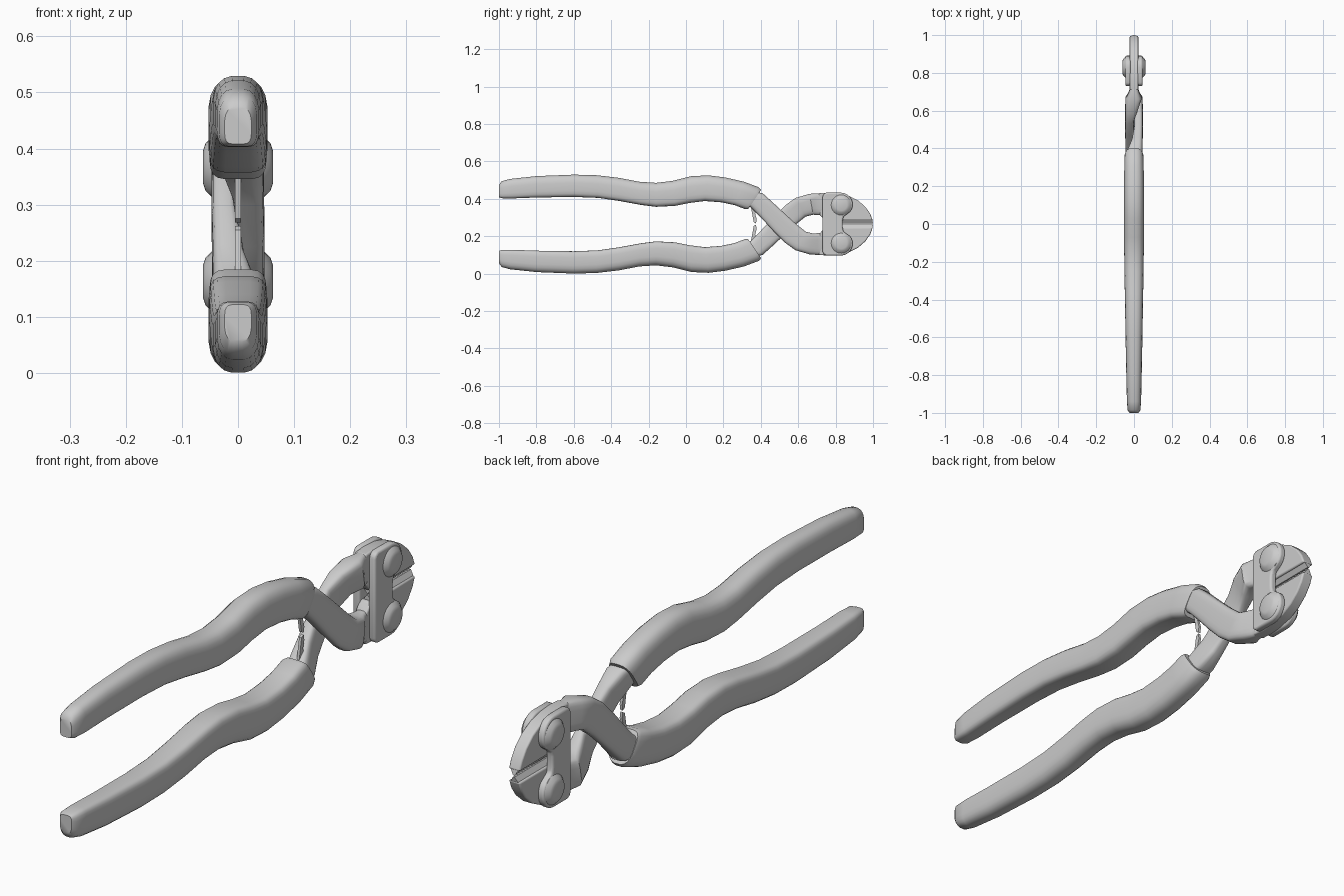
import bpy, bmesh, math
from mathutils import Vector

if "Cube" in bpy.data.objects:
    bpy.data.objects.remove(bpy.data.objects["Cube"])

MID = 0.265  # height of the tool's centre line


def finish(bm, name, bevel=0, angle=40):
    bmesh.ops.recalc_face_normals(bm, faces=bm.faces)
    me = bpy.data.meshes.new(name)
    bm.to_mesh(me)
    bm.free()
    ob = bpy.data.objects.new(name, me)
    bpy.context.collection.objects.link(ob)
    if bevel:
        m = ob.modifiers.new("bevel", 'BEVEL')
        m.width, m.segments, m.limit_method = bevel, 3, 'ANGLE'
    bpy.ops.object.select_all(action='DESELECT')
    ob.select_set(True)
    bpy.context.view_layer.objects.active = ob
    bpy.ops.object.shade_smooth_by_angle(angle=math.radians(angle))
    return ob


def half_turn_copy(ob, name):
    # the second half of the tool is the first, turned about its long axis
    c = ob.copy()
    c.name = name
    c.rotation_euler = (0, math.pi, 0)
    c.location = (0, 0, 2 * MID)
    bpy.context.collection.objects.link(c)


def loft(name, sections, n_out, n_in, sides=20, angle=40):
    # section: outer y, z, inner y, z, x min, x max; rounded by superellipse powers
    bm = bmesh.new()
    rings = []
    for yo, zo, yi, zi, x0, x1 in sections:
        ring = []
        for k in range(sides):
            t = 2 * math.pi * (k + 0.5) / sides
            c, s = math.cos(t), math.sin(t)
            n = n_out if s > 0 else n_in
            u = math.copysign(abs(c) ** (2 / n), c)
            v = math.copysign(abs(s) ** (2 / n), s)
            f = (1 + v) / 2
            ring.append(bm.verts.new(((x0 + x1) / 2 + u * (x1 - x0) / 2,
                                      yi + (yo - yi) * f, zi + (zo - zi) * f)))
        rings.append(ring)
    for a, b in zip(rings, rings[1:]):
        for k in range(sides):
            j = (k + 1) % sides
            bm.faces.new((a[k], a[j], b[j], b[k]))
    bm.faces.new(rings[0])
    bm.faces.new(rings[-1])
    return finish(bm, name, angle=angle)


def plate(name, pts, x0, x1, bevel):
    bm = bmesh.new()
    f = bm.faces.new([bm.verts.new((x0, y, z)) for y, z in pts])
    r = bmesh.ops.extrude_face_region(bm, geom=[f])
    bmesh.ops.translate(bm, vec=(x1 - x0, 0, 0),
                        verts=[v for v in r['geom'] if isinstance(v, bmesh.types.BMVert)])
    return finish(bm, name, bevel)


# Wavy padded grips
grip = [(-1.0, .475, -1.0, .408, .024), (-.985, .495, -.985, .403, .034), (-.94, .507, -.93, .402, .038),
        (-.8, .522, -.8, .407, .041), (-.6, .53, -.6, .41, .045), (-.48, .527, -.47, .405, .047),
        (-.36, .513, -.36, .389, .049), (-.25, .492, -.24, .367, .051), (-.16, .486, -.16, .357, .052),
        (-.07, .497, -.06, .362, .053), (.03, .522, .02, .378, .053), (.12, .526, .1, .388, .053),
        (.21, .515, .19, .381, .053), (.31, .492, .26, .366, .052), (.39, .462, .315, .345, .051),
        (.402, .448, .332, .345, .046)]
g = loft("upper_grip", [(a, b, c, d, -w, w) for a, b, c, d, w in grip], 2.7, 4.5)
half_turn_copy(g, "lower_grip")

# Crossing steel arms, half lapped at the crossing
arm = [(.34, .445, .29, .375, -.036, .042), (.41, .43, .345, .355, -.034, .045),
       (.46, .385, .40, .30, -.012, .046), (.53, .32, .47, .225, .001, .047),
       (.59, .265, .53, .165, .001, .047), (.64, .225, .585, .125, -.02, .047),
       (.68, .215, .66, .103, -.042, .045), (.705, .217, .70, .10, -.026, .026),
       (.75, .22, .75, .099, -.021, .021)]
a = loft("upper_arm", arm, 4, 4)
half_turn_copy(a, "lower_arm")

# Rounded jaws with thin cutting edges
jaw = [(.71, .10), (.76, .097), (.82, .101), (.87, .114), (.92, .139), (.96, .174),
       (.985, .21), (.998, .244), (.74, .244), (.715, .215)]
j = plate("lower_jaw", jaw, -.023, .023, .006)
half_turn_copy(j, "upper_jaw")

bm = bmesh.new()
bmesh.ops.create_cube(bm, size=1)
for v in bm.verts:
    top = v.co.z > 0
    v.co = Vector((math.copysign(.003 if top else .02, v.co.x),
                   (1.0 if top else .994) if v.co.y > 0 else .75, .262 if top else .236))
e = finish(bm, "lower_cutting_edge")
half_turn_copy(e, "upper_cutting_edge")

# Link plates on both sides, with a lobe round each rivet
half = [(.838, .285), (.842, .305), (.86, .318)]
half += [(.828 + .063 * math.cos(math.radians(t)), .37 + .063 * math.sin(math.radians(t)))
         for t in range(-40, 91, 13)]
half += [(.75, .433), (.735, .425), (.73, .41)]
link = half + [(y, 2 * MID - z) for y, z in reversed(half)]
l = plate("right_link_plate", link, .018, .046, .008)
half_turn_copy(l, "left_link_plate")

# Through rivets with rounded heads
bm = bmesh.new()
prof = [(-.062, .03), (-.058, .042), (-.045, .055), (.045, .055), (.058, .042), (.062, .03)]
rings = [[bm.verts.new((x, .83 + r * math.cos(k * math.pi / 12), .367 + r * math.sin(k * math.pi / 12)))
          for k in range(24)] for x, r in prof]
for p, q in zip(rings, rings[1:]):
    for k in range(24):
        bm.faces.new((p[k], p[k - 1], q[k - 1], q[k]))
bm.faces.new(rings[0])
bm.faces.new(rings[-1])
r = finish(bm, "upper_rivet")
half_turn_copy(r, "lower_rivet")

# Thin stop tabs between the arms
s = plate("upper_stop", [(.345, .37), (.362, .275), (.374, .268), (.378, .29), (.37, .32), (.39, .36)],
          -.005, .005, 0)
half_turn_copy(s, "lower_stop")
